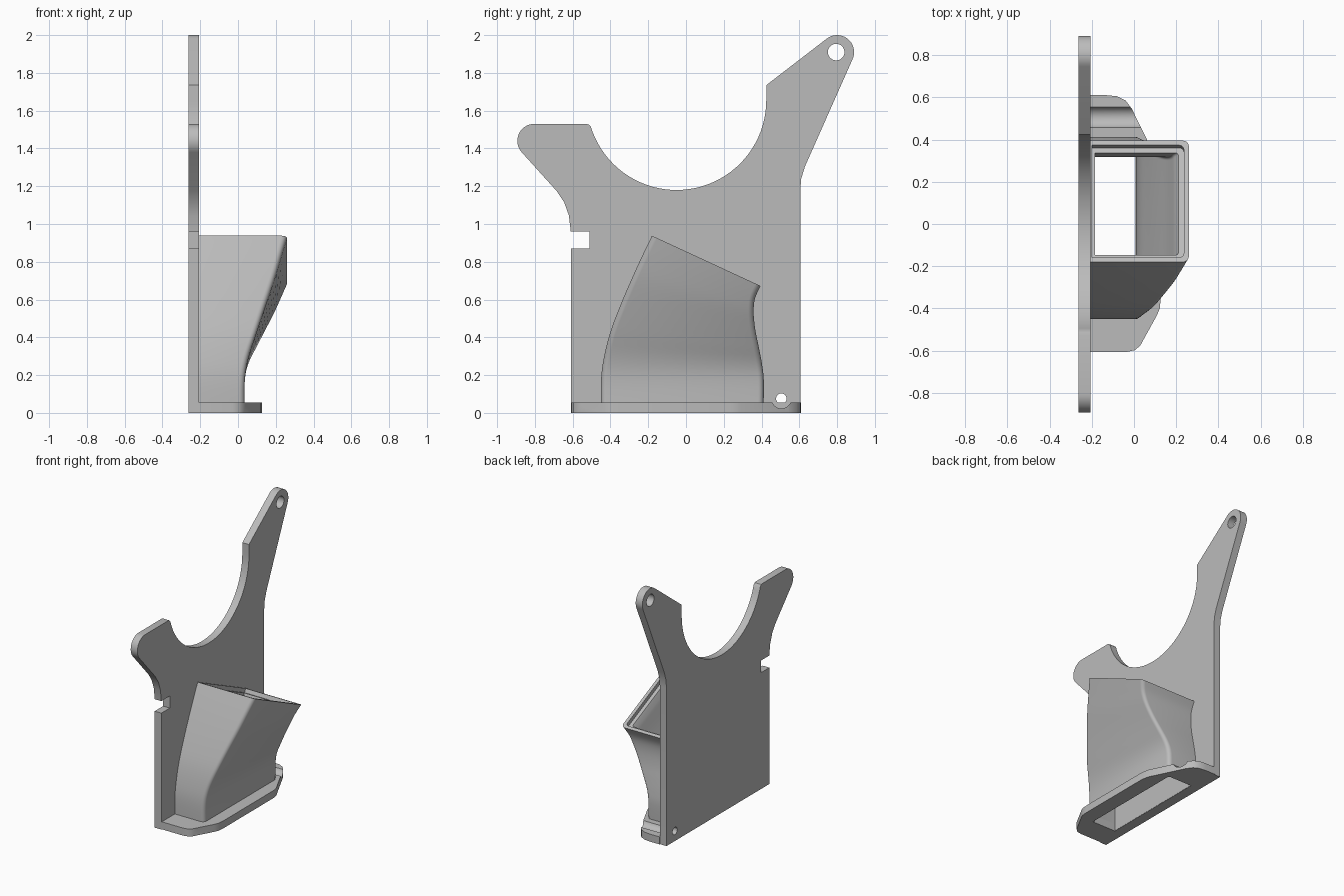
import bpy, bmesh, math
from mathutils import Matrix, Vector

cube = bpy.data.objects.get("Cube")
if cube:
    bpy.data.objects.remove(cube, do_unlink=True)

grey = bpy.data.materials.new("plain grey")
grey.use_nodes = True
COLOR = (0.5, 0.5, 0.5, 1)
grey.diffuse_color = COLOR
grey.node_tree.nodes["Principled BSDF"].inputs["Base Color"].default_value = COLOR

# Local (u, v, depth) -> world (y, z, x)
SIDEWAYS = Matrix(((0, 0, 1, 0), (1, 0, 0, 0), (0, 1, 0, 0), (0, 0, 0, 1)))


def arc(cx, cy, r, a0, a1, n=16):
    angles = [math.radians(a0 + (a1 - a0) * i / n) for i in range(n + 1)]
    return [(cx + r * math.cos(a), cy + r * math.sin(a)) for a in angles]


def finish(name, bm):
    bmesh.ops.recalc_face_normals(bm, faces=bm.faces)
    mesh = bpy.data.meshes.new(name)
    bm.to_mesh(mesh)
    bm.free()
    mesh.materials.append(grey)
    obj = bpy.data.objects.new(name, mesh)
    bpy.context.collection.objects.link(obj)
    return obj


def prism(name, outline, low, high, matrix=Matrix()):
    bm = bmesh.new()
    face = bm.faces.new([bm.verts.new((u, v, low)) for u, v in outline])
    grown = bmesh.ops.extrude_face_region(bm, geom=[face])["geom"]
    verts = [g for g in grown if isinstance(g, bmesh.types.BMVert)]
    bmesh.ops.translate(bm, verts=verts, vec=(0, 0, high - low))
    bm.transform(matrix)
    return finish(name, bm)


def select_only(obj):
    bpy.ops.object.select_all(action='DESELECT')
    obj.select_set(True)
    bpy.context.view_layer.objects.active = obj


def cut(obj, cutter):
    cutter.hide_render = True
    mod = obj.modifiers.new("cut", 'BOOLEAN')
    mod.operation = 'DIFFERENCE'
    mod.solver = 'EXACT'
    mod.object = cutter
    select_only(obj)
    bpy.ops.object.modifier_apply(modifier=mod.name)
    bpy.data.objects.remove(cutter, do_unlink=True)


def smooth(obj, degrees=30):
    select_only(obj)
    bpy.ops.object.shade_smooth_by_angle(angle=math.radians(degrees))


def bar(y, z, r, x0, x1):
    return prism("cutter", arc(y, z, r, 0, 345, 23), x0, x1, SIDEWAYS)


# Mounting plate with two arms, a round bay and a side notch
outline = [(-.61, 0), (.605, 0), (.605, 1.18), (.61, 1.24), (.63, 1.305)]
outline += arc(.8, 1.91, .09, -24, 128)
outline += [(.425, 1.735)]
outline += arc(-.05, 1.655, .475, 0, -163, 40)
outline += [(-.515, 1.527), (-.53, 1.53)]
outline += arc(-.803, 1.44, .09, 90, 223)
outline += [(-.685, 1.175), (-.645, 1.115), (-.62, 1.045), (-.61, .96)]
outline += [(-.51, .96), (-.51, .87), (-.61, .87)]
plate = prism("mounting_plate", outline, -.262, -.207, SIDEWAYS)
SCREWS = [(-.51, .075), (.505, .075)]
for y, z in [(.795, 1.91), (-.8, 1.44)]:
    cut(plate, bar(y, z, .044, -.4, 0))
for y, z in SCREWS:
    cut(plate, bar(y, z, .028, -.4, 0))
smooth(plate)

# Foot flange with duct opening and screw clearance grooves
foot = [(-.21, -.605), (-.03, -.605), (.005, -.597), (.03, -.575), (.11, -.43),
        (.122, -.4), (.126, -.36), (.126, .24), (.115, .29), (-.01, .545),
        (-.04, .585), (-.08, .605), (-.13, .61), (-.21, .61)]
flange = prism("foot_flange", foot, 0, .056)
cut(flange, prism("cutter", [(-.186, -.425), (.012, -.425), (.012, .385), (-.186, .385)], -.1, .2))
for y, z in SCREWS:
    cut(flange, bar(y, z, .052, -.206, .3))
smooth(flange)

# Duct sections: front y, front z, back y, back z, outer x
SECTIONS = [Vector(s) for s in (
    (-.45, .002, .41, .002, .035), (-.45, .17, .412, .17, .036),
    (-.435, .29, .402, .26, .055), (-.4, .43, .385, .35, .1),
    (-.345, .575, .367, .44, .148), (-.285, .715, .358, .53, .195),
    (-.23, .835, .365, .605, .23), (-.18, .938, .395, .672, .26))]


def blend(rows, steps=4):
    out = []
    for i in range(len(rows) - 1):
        a, b, c, d = (rows[max(0, min(len(rows) - 1, i + k))] for k in (-1, 0, 1, 2))
        for s in range(steps):
            t = s / steps
            out.append(b + t / 2 * ((c - a) + t * (2 * a - 5 * b + 4 * c - d)
                                    + t * t * (3 * (b - c) + d - a)))
    return out + [rows[-1]]


def ring(row, inset=0.0, drop=0.0, wall=0.0):
    front, back = Vector((0, row[0], row[1])), Vector((0, row[2], row[3]))
    along = (back - front).normalized()
    down = Vector((0, along.z, -along.y)) * drop
    length, x1, r = (back - front).length, row[4] - inset, .03 - inset * .3
    flat = [(-.21 + wall, inset)]
    flat += arc(x1 - r, inset + r, r, -90, 0, 5)
    flat += arc(x1 - r, length - inset - r, r, 0, 90, 5)
    flat += [(-.21 + wall, length - inset)]
    return [front + along * u + Vector((x, 0, 0)) + down for x, u in flat]


# Duct: outer skin, stepped rim, then inner skin back down
rows = blend(SECTIONS)
top = rows[-1]
rings = [ring(r) for r in rows]
rings += [ring(top, .024, 0, .012), ring(top, .024, .03, .012), ring(top, .05, .03, .026)]
rings += [ring(r, .024 + .026 * i / len(rows), 0, .025)
          for i, r in reversed(list(enumerate(rows[:-3])))]
bm = bmesh.new()
loops = [[bm.verts.new(p) for p in pts] for pts in rings]
for a, b in zip(loops, loops[1:] + loops[:1]):
    for i in range(len(a)):
        j = (i + 1) % len(a)
        bm.faces.new((a[i], a[j], b[j], b[i]))
duct = finish("air_duct", bm)
smooth(duct, 35)
